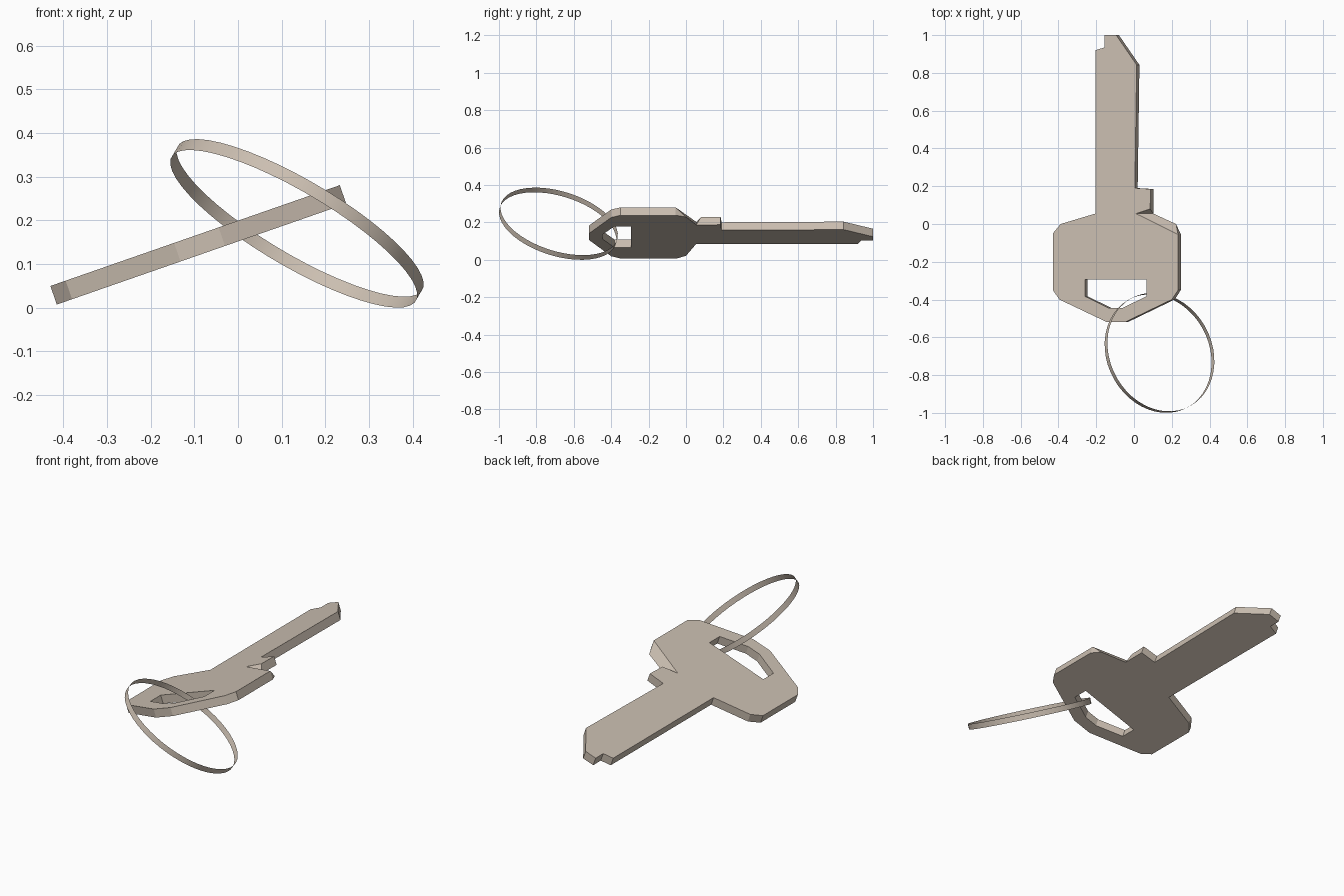
import bpy, bmesh, math
from mathutils import Vector

if "Cube" in bpy.data.objects:
    bpy.data.objects.remove(bpy.data.objects["Cube"])

# One flat colour
mat = bpy.data.materials.new("warm_beige_metal")
mat.diffuse_color = (0.60, 0.52, 0.44, 1)
mat.use_nodes = True
mat.node_tree.nodes["Principled BSDF"].inputs["Base Color"].default_value = mat.diffuse_color

T = 0.0225               # half thickness of the key
TILT = math.radians(19.2)


def add_object(name, bm):
    me = bpy.data.meshes.new(name)
    bm.to_mesh(me)
    bm.free()
    me.materials.append(mat)
    ob = bpy.data.objects.new(name, me)
    bpy.context.collection.objects.link(ob)
    return ob


# Key outline, anticlockwise: shoulder, collar, blade, tip, left of head, bow end
SHOULDER = [  # (top point, bottom point): bevelled shoulder beside the collar
    ((0.350, -0.055), (0.350, -0.055)),
    ((0.350, -0.055), (0.323, 0.000)),
    ((0.114, 0.055), (0.196, 0.055)),
    ((0.193, 0.080), (0.196, 0.055)),
]
OUTLINE = [
    (0.197, 0.185), (0.108, 0.190), (0.118, 0.842), (0.003, 1.0), (-0.061, 1.0),
    (-0.061, 0.935), (-0.114, 0.920), (-0.114, 0.055), (-0.308, 0.0),
    (-0.352, -0.050), (-0.352, -0.350), (-0.315, -0.400), (-0.052, -0.518),
    (0.056, -0.518), (0.315, -0.400), (0.350, -0.350),
]
HOLE = [(0.172, -0.295), (-0.172, -0.295), (-0.172, -0.383), (-0.036, -0.446),
        (0.036, -0.446), (0.172, -0.383)]

bm = bmesh.new()
cache = {}


def vert(p, z):
    key = (p[0], p[1], z)
    if key not in cache:
        cache[key] = bm.verts.new(key)
    return cache[key]


# Side walls of a closed loop of (top, bottom) pairs, merging shared corners
def walls(pairs):
    for (t0, b0), (t1, b1) in zip(pairs, pairs[1:] + pairs[:1]):
        ring = [vert(b0, -T), vert(b1, -T), vert(t1, T), vert(t0, T)]
        bm.faces.new(list(dict.fromkeys(ring)))


walls(SHOULDER + [(p, p) for p in OUTLINE])
walls([(p, p) for p in HOLE])

# Top and bottom faces, leaving the ring hole open
for z in (T, -T):
    edges = [e for e in bm.edges if all(abs(v.co.z - z) < 1e-5 for v in e.verts)]
    bmesh.ops.triangle_fill(bm, use_beauty=True, use_dissolve=False,
                            edges=edges, normal=(0, 0, 1))
bmesh.ops.recalc_face_normals(bm, faces=bm.faces)
key = add_object("key", bm)
key.location = (-0.09, 0, 0.144)
key.rotation_euler = (0, -TILT, 0)

# Split ring: thin open band, tilted through the hole
R, H, N = 0.325, 0.015, 48
bm = bmesh.new()
low, high = [[bm.verts.new((R * math.cos(i * math.tau / N), R * math.sin(i * math.tau / N), z))
              for i in range(N)] for z in (-H, H)]
for i in range(N):
    j = (i + 1) % N
    bm.faces.new((low[i], low[j], high[j], high[i])).smooth = True
ring = add_object("key_ring", bm)
ring.location = (0.135, -0.682, 0.193)
ring.rotation_mode = 'QUATERNION'
ring.rotation_quaternion = Vector((0, 0, 1)).rotation_difference(Vector((0.49, 0.26, 0.83)))
